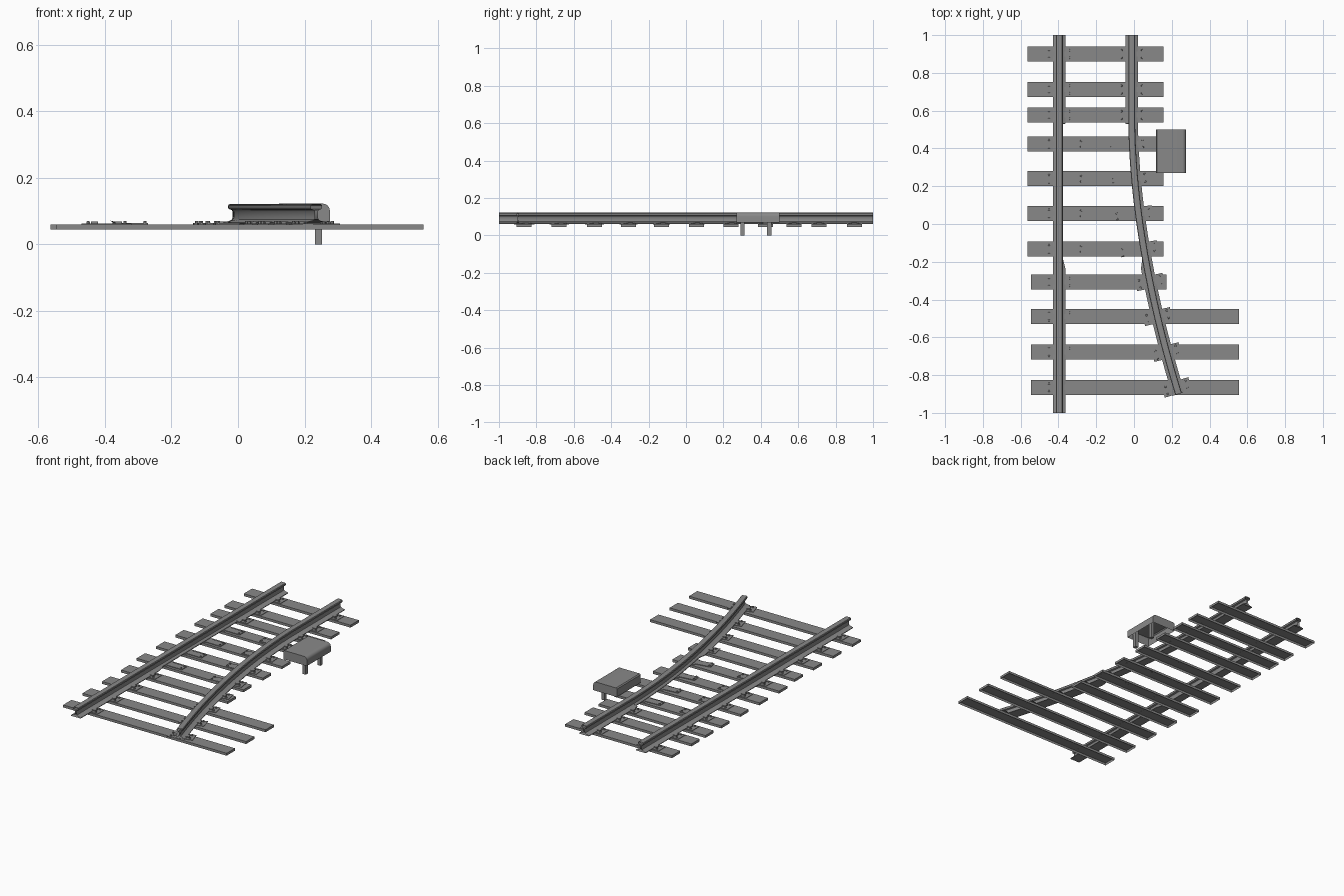
import bpy, bmesh, math
from mathutils import Matrix

if "Cube" in bpy.data.objects:
    bpy.data.objects.remove(bpy.data.objects["Cube"])


def material(name, rgb):
    m = bpy.data.materials.new(name)
    m.use_nodes = True
    m.diffuse_color = (*rgb, 1)
    m.node_tree.nodes["Principled BSDF"].inputs["Base Color"].default_value = (*rgb, 1)
    return m


grey = material("plain grey", (0.25, 0.25, 0.25))


def finish(name, bm, smooth=False):
    me = bpy.data.meshes.new(name)
    bm.to_mesh(me)
    bm.free()
    ob = bpy.data.objects.new(name, me)
    bpy.context.collection.objects.link(ob)
    me.materials.append(grey)
    if smooth:
        bpy.ops.object.select_all(action="DESELECT")
        ob.select_set(True)
        bpy.context.view_layer.objects.active = ob
        bpy.ops.object.shade_smooth_by_angle(angle=math.radians(35))
    return ob


def add_box(bm, x0, x1, y0, y1, z0, z1, place=Matrix(), open_bottom=False):
    mid = Matrix.Translation(((x0 + x1) / 2, (y0 + y1) / 2, (z0 + z1) / 2))
    size = Matrix.Diagonal((x1 - x0, y1 - y0, z1 - z0, 1))
    made = bmesh.ops.create_cube(bm, size=1, matrix=place @ mid @ size)
    if open_bottom:
        faces = {f for v in made["verts"] for f in v.link_faces}
        low = min(faces, key=lambda f: f.calc_center_median().z)
        bmesh.ops.delete(bm, geom=[low], context="FACES_ONLY")


# Sleepers: shallow trays, open underneath
WIDTH = 0.08
normal_y = [0.9, 0.712, 0.577, 0.424, 0.24, 0.056, -0.132]
long_y = [-0.49, -0.678, -0.865]
rows = [(y, -0.563, 0.157) for y in normal_y] + [(-0.307, -0.546, 0.173)]
rows += [(y, -0.546, 0.557) for y in long_y]
for i, (y, x0, x1) in enumerate(rows):
    bm = bmesh.new()
    add_box(bm, x0, x1, y - WIDTH / 2, y + WIDTH / 2, 0.045, 0.06, open_bottom=True)
    finish(f"sleeper_{i + 1}", bm)

# Rails: an open-ended section swept along a path
HALF = [(0.033, 0.062), (0.033, 0.066), (0.012, 0.071), (0.006, 0.075), (0.004, 0.082),
        (0.004, 0.098), (0.007, 0.103), (0.016, 0.106), (0.018, 0.11), (0.018, 0.116),
        (0.015, 0.12), (0.009, 0.1215)]
SECTION = HALF + [(-x, z) for x, z in reversed(HALF)]
LEFT_X = -0.395


def curve_x(y):
    return -0.012 + 0.127 * max(0, 0.55 - y) ** 1.8


def curve_angle(y):
    return math.atan(0.127 * 1.8 * max(0, 0.55 - y) ** 0.8)


def rail(name, stations, x_at, angle_at, cut_side):
    """Sweep the section; the foot is planed away on cut_side beside the switch."""
    bm = bmesh.new()
    rings = []
    for y in stations:
        a = angle_at(y)
        reach = 0.018 if -0.19 < y < 0.53 else 0.033
        ring = []
        for px, pz in SECTION:
            if px * cut_side > reach:
                px = cut_side * reach
            ring.append(bm.verts.new((x_at(y) + px * math.cos(a), y + px * math.sin(a), pz)))
        rings.append(ring)
    n = len(SECTION)
    for a, b in zip(rings, rings[1:]):
        for i in range(n):
            bm.faces.new((a[i], a[(i + 1) % n], b[(i + 1) % n], b[i]))
    bmesh.ops.recalc_face_normals(bm, faces=bm.faces)
    return finish(name, bm, True)


rail("straight_rail", [1, 0.531, 0.529, -0.18, -0.24, -1], lambda y: LEFT_X, lambda y: 0, 1)
bend = [0.529 - i * (0.529 + 0.9) / 32 for i in range(33)]
rail("curved_rail", [1, 0.531] + bend, curve_x, curve_angle, -1)


# Rail fastenings: thin base plates, clips and bolts
def bolt(bm, x, y, place):
    bmesh.ops.create_cone(bm, cap_ends=True, segments=6, radius1=0.006, radius2=0.005,
                          depth=0.01, matrix=place @ Matrix.Translation((x, y, 0.065)))


def chair(name, x, y, angle, sides, slide=0):
    bm = bmesh.new()
    place = Matrix.Translation((x, y, 0)) @ Matrix.Rotation(angle, 4, "Z")
    x0 = -0.075 if -1 in sides else -0.03
    x1 = 0.075 if 1 in sides else 0.03
    add_box(bm, x0, x1, -0.034, 0.034, 0.0595, 0.063, place)
    for s in sides:
        a, b = sorted((s * 0.026, s * 0.046))
        add_box(bm, a, b, -0.014, 0.014, 0.062, 0.069, place)
        for dy in (-0.02, 0.02):
            bolt(bm, s * 0.055, dy, place)
    # Sliding plate reaching towards the middle of the track
    if slide:
        a, b = sorted((slide * 0.02, slide * 0.125))
        add_box(bm, a, b, -0.024, 0.024, 0.0595, 0.064, place)
        for dy in (-0.015, 0.015):
            bolt(bm, slide * 0.115, dy, place)
    finish(name, bm)


for i, (y, x0, x1) in enumerate(rows):
    switch = 3 <= i <= 6
    chair(f"left_chair_{i + 1}", LEFT_X, y, 0, (-1,) if switch else (-1, 1), 1 if switch else 0)
    chair(f"right_chair_{i + 1}", curve_x(y), y, curve_angle(y),
          (1,) if switch else (-1, 1), -1 if switch else 0)

# Switch motor cover: rounded top edge, open underneath
bm = bmesh.new()
outline = [(0.117, 0.068), (0.117, 0.116), (0.123, 0.122)]
for k in range(7):
    t = math.radians(90 - 15 * k)
    outline.append((0.255 + 0.021 * math.cos(t), 0.101 + 0.021 * math.sin(t)))
outline.append((0.276, 0.068))
ends = [[bm.verts.new((x, y, z)) for x, z in outline] for y in (0.27, 0.5)]
for i in range(len(outline) - 1):
    bm.faces.new((ends[0][i], ends[0][i + 1], ends[1][i + 1], ends[1][i]))
for end in ends:
    bm.faces.new(end)
bmesh.ops.recalc_face_normals(bm, faces=bm.faces)
finish("motor_cover", bm, True)

# Motor pegs
for i, y in enumerate((0.303, 0.445)):
    bm = bmesh.new()
    add_box(bm, 0.231, 0.252, y - 0.011, y + 0.011, 0, 0.12)
    finish(f"motor_peg_{i + 1}", bm)
